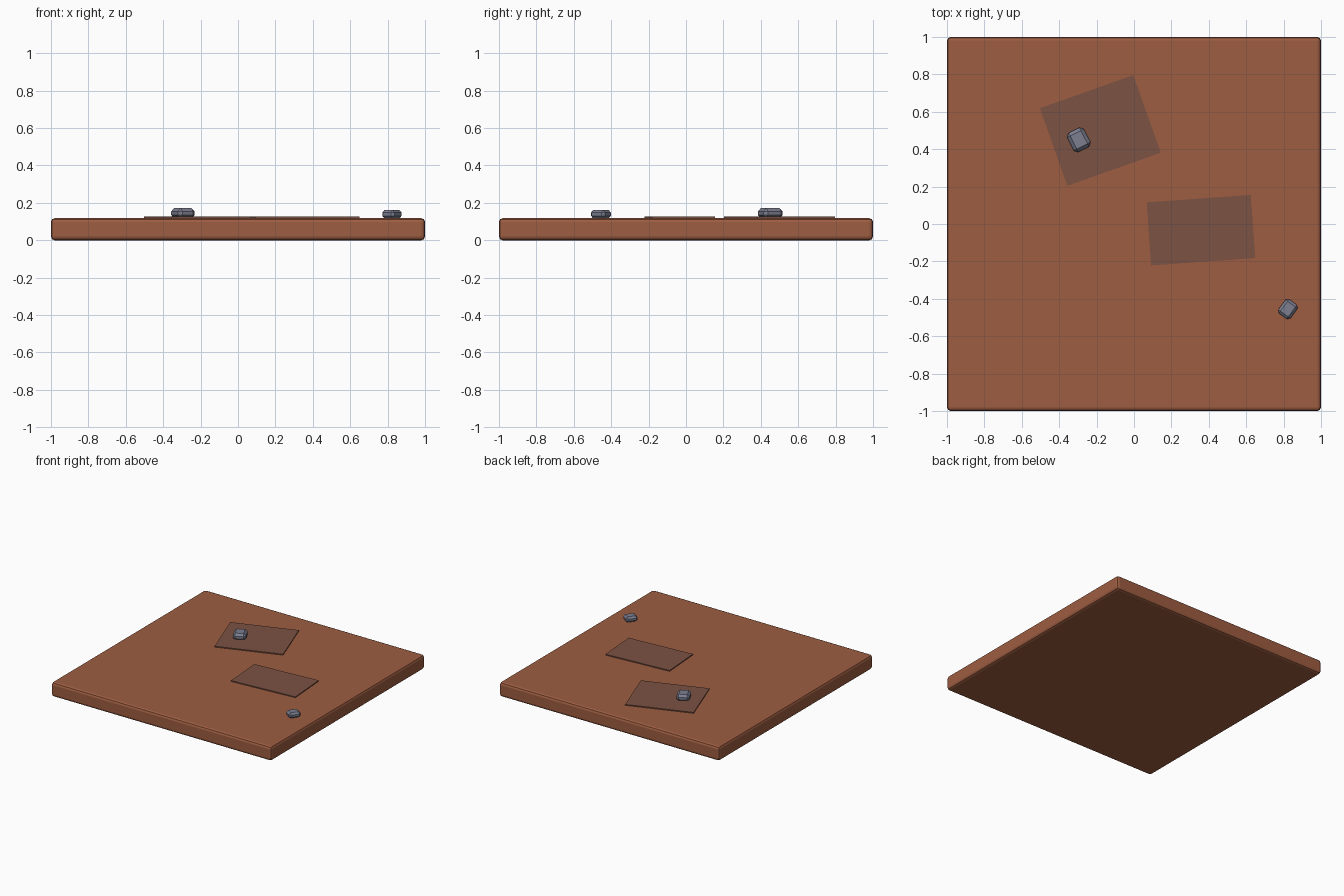
import bpy
from math import radians

cube = bpy.data.objects.get("Cube")
if cube:
    bpy.data.objects.remove(cube, do_unlink=True)


def material(name, rgb):
    mat = bpy.data.materials.new(name)
    mat.use_nodes = True
    colour = (*rgb, 1)
    mat.diffuse_color = colour
    mat.node_tree.nodes["Principled BSDF"].inputs["Base Color"].default_value = colour
    return mat


def block(name, centre, size, angle, mat, bevel=0, segments=1):
    """Box turned about z, with optional bevelled edges."""
    bpy.ops.mesh.primitive_cube_add(size=1, location=centre)
    obj = bpy.context.object
    obj.name = name
    obj.scale = size
    bpy.ops.object.transform_apply(location=False, rotation=False, scale=True)
    obj.rotation_euler.z = radians(angle)
    obj.data.materials.append(mat)
    if bevel:
        mod = obj.modifiers.new("edge_bevel", "BEVEL")
        mod.width = bevel
        mod.segments = segments
    return obj


earth = material("brown_earth", (0.34, 0.11, 0.053))
dark_earth = material("dark_earth", (0.20, 0.085, 0.055))
stone = material("grey_stone", (0.20, 0.21, 0.28))

TOP = 0.118

# Ground slab
block("ground_slab", (0, 0, TOP / 2), (2, 2, TOP), 0, earth, 0.02, 2)

# Thin dark patches lying on the slab
for name, x, y, w, d, angle in (
    ("back_patch", -0.18, 0.50, 0.53, 0.44, 19.5),
    ("middle_patch", 0.358, -0.033, 0.558, 0.338, 4.1),
):
    block(name, (x, y, TOP + 0.003), (w, d, 0.0098), angle, dark_earth)

# Chamfered pebbles
for name, x, y, w, d, h, angle, bevel in (
    ("large_pebble", -0.295, 0.45, 0.10, 0.115, 0.055, 27, 0.018),
    ("small_pebble", 0.823, -0.455, 0.08, 0.093, 0.045, -36, 0.014),
):
    block(name, (x, y, TOP + h / 2 - 0.001), (w, d, h), angle, stone, bevel)
